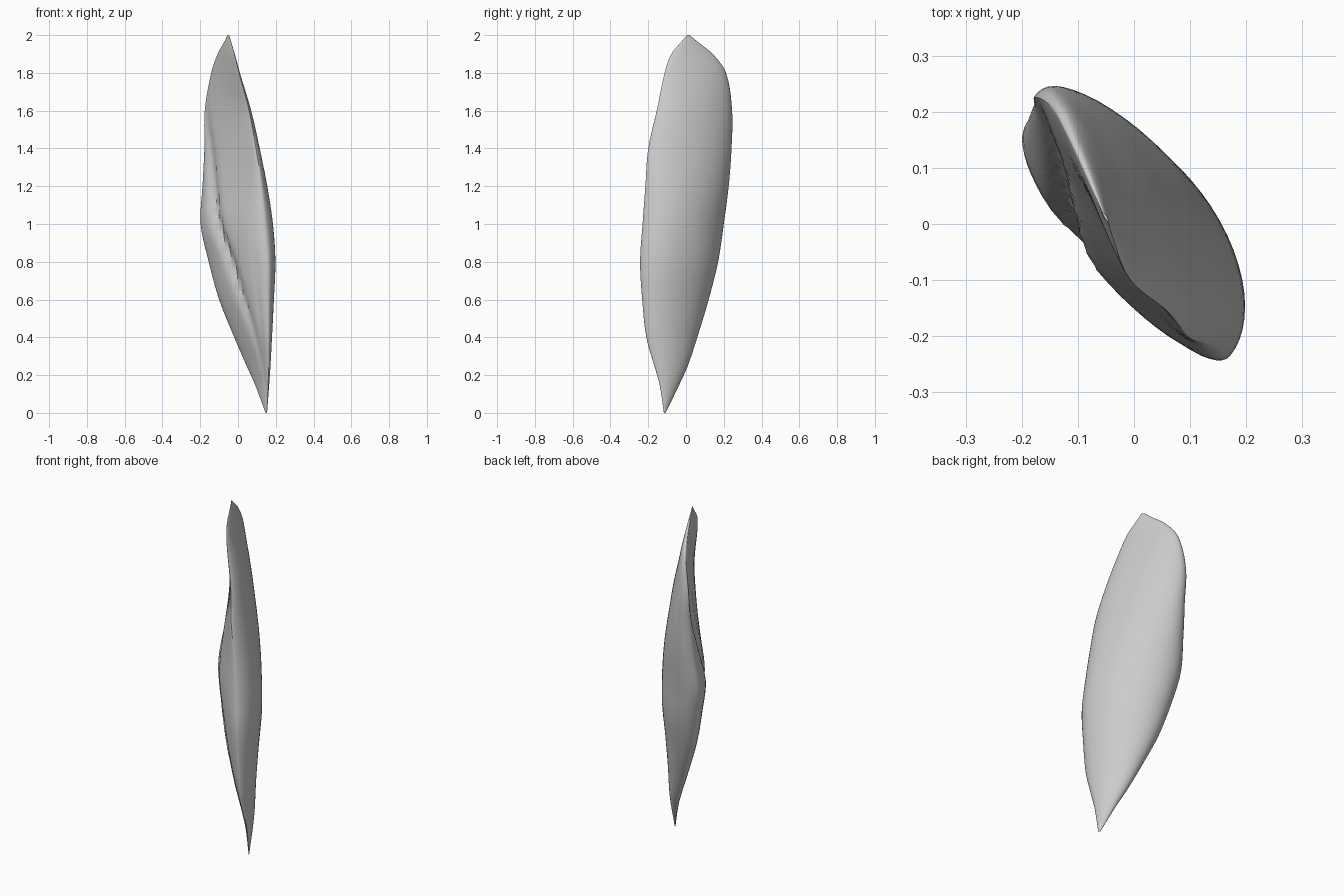
import bpy, bmesh, math

if "Cube" in bpy.data.objects:
    bpy.data.objects.remove(bpy.data.objects["Cube"])

# height, x min, x max, y min, y max, outer bulge, inner bulge
ROWS = [
    (0.00, 0.146, 0.154, -0.117, -0.108, 0.25, 0.10),
    (0.15, 0.09, 0.165, -0.14, -0.035, 0.27, 0.10),
    (0.25, 0.045, 0.172, -0.168, 0.01, 0.28, 0.10),
    (0.40, -0.02, 0.18, -0.21, 0.06, 0.29, 0.11),
    (0.60, -0.10, 0.19, -0.232, 0.12, 0.30, 0.13),
    (0.80, -0.155, 0.198, -0.243, 0.17, 0.31, 0.14),
    (1.00, -0.198, 0.185, -0.23, 0.20, 0.31, 0.14),
    (1.20, -0.188, 0.155, -0.215, 0.226, 0.29, 0.11),
    (1.40, -0.178, 0.115, -0.20, 0.241, 0.26, 0.06),
    (1.60, -0.176, 0.07, -0.155, 0.244, 0.22, 0.03),
    (1.80, -0.142, 0.01, -0.113, 0.212, 0.17, 0.03),
    (1.90, -0.108, -0.017, -0.078, 0.142, 0.15, 0.03),
    (1.97, -0.07, -0.038, -0.02, 0.055, 0.15, 0.05),
    (2.00, -0.056, -0.046, 0.005, 0.02, 0.15, 0.10),
]
SEG, SUB = 56, 5


def smooth_row(i, t):
    """Catmull-Rom blend between neighbouring rows."""
    p = [ROWS[min(max(i + k, 0), len(ROWS) - 1)] for k in (-1, 0, 1, 2)]
    h = p[2][0] - p[1][0]
    out = [p[1][0] + h * t]
    for c in range(1, 7):
        m0 = (p[2][c] - p[0][c]) / max(p[2][0] - p[0][0], 1e-6) * h
        m1 = (p[3][c] - p[1][c]) / max(p[3][0] - p[1][0], 1e-6) * h
        out.append((2*t**3 - 3*t*t + 1) * p[1][c] + (t**3 - 2*t*t + t) * m0
                   + (3*t*t - 2*t**3) * p[2][c] + (t**3 - t*t) * m1)
    return out


def section(row):
    """Lens section along the diagonal, fitted to the row's extents."""
    z, x0, x1, y0, y1, bulge, inner = row
    pts = []
    for k in range(SEG):
        a = 2 * math.pi * k / SEG
        s, n = 0.5 * math.cos(a), math.sin(a)
        if n >= 0:
            n *= bulge
        else:
            # diagonal fold and lower creases on the inner face
            fade = math.sin(math.pi * min(z / 1.9, 1))
            fold = 0.07 * math.exp(-((s + 0.55 * (z - 0.75)) / 0.07) ** 2)
            crease = 0.04 * math.exp(-((s - 0.36) / 0.04) ** 2) * (z < 1.0) * (1 - z)
            n = n * inner - n * (fold + crease) * max(fade, 0)
        pts.append(((s + n) * 0.7071, (n - s) * 0.7071))
    xs, ys = [p[0] for p in pts], [p[1] for p in pts]
    fit = lambda v, vs, a, b: a + (b - a) * (v - min(vs)) / (max(vs) - min(vs))
    return [(fit(x, xs, x0, x1), fit(y, ys, y0, y1), z) for x, y in pts]


# Blade body: lofted sections
bm = bmesh.new()
rows = [smooth_row(i, j / SUB) for i in range(len(ROWS) - 1) for j in range(SUB)]
rows.append(list(ROWS[-1]))
rings = [[bm.verts.new(c) for c in section(r)] for r in rows]
for lo, hi in zip(rings, rings[1:]):
    for k in range(SEG):
        m = (k + 1) % SEG
        bm.faces.new((lo[k], lo[m], hi[m], hi[k]))
bm.faces.new(rings[0])
bm.faces.new(rings[-1])
bmesh.ops.recalc_face_normals(bm, faces=bm.faces)
mesh = bpy.data.meshes.new("stone_blade")
bm.to_mesh(mesh)
bm.free()
blade = bpy.data.objects.new("stone_blade", mesh)
bpy.context.collection.objects.link(blade)
bpy.context.view_layer.objects.active = blade
blade.select_set(True)
bpy.ops.object.shade_smooth_by_angle(angle=math.radians(35))
